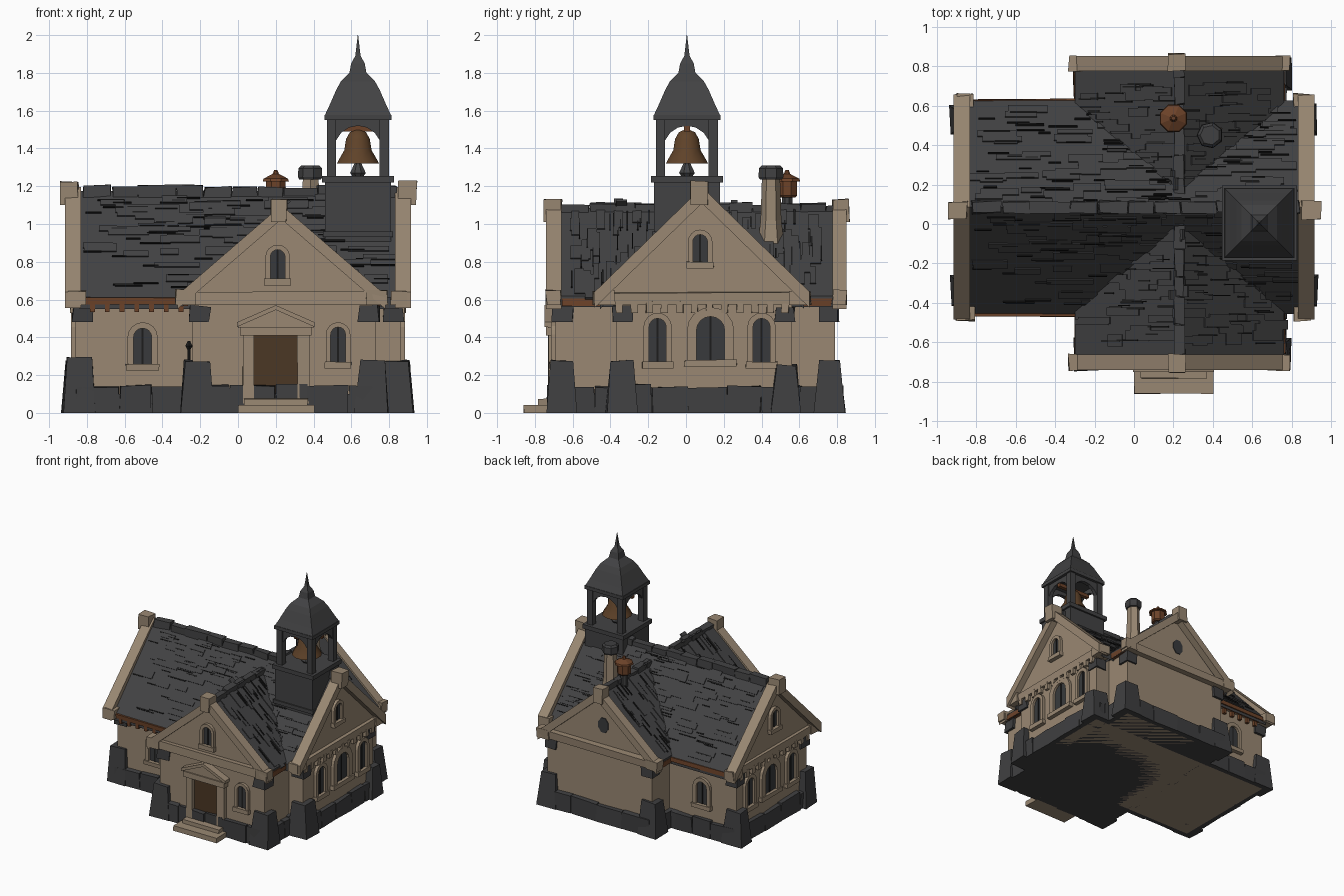
import bpy, bmesh, math, random
from mathutils import Matrix, Vector

random.seed(7)
old = bpy.data.objects.get("Cube")
if old:
    bpy.data.objects.remove(old, do_unlink=True)


def material(name, *rgb):
    mat = bpy.data.materials.new(name)
    mat.use_nodes = True
    mat.diffuse_color = (*rgb, 1)
    mat.node_tree.nodes["Principled BSDF"].inputs["Base Color"].default_value = (*rgb, 1)
    return mat


STONE = material("sandstone", .32, .245, .17)
SLATE = material("roof slate", .055, .055, .057)
BASE = material("dark base stone", .05, .05, .052)
GLASS = material("window glass", .04, .042, .045)
DOOR = material("door wood", .07, .038, .018)
RUST = material("rusty copper", .15, .055, .022)
BRONZE = material("bell bronze", .115, .055, .022)
CRACK = material("dark crack", .012, .012, .012)


def finish(name, bm, mat):
    bmesh.ops.recalc_face_normals(bm, faces=bm.faces)
    mesh = bpy.data.meshes.new(name)
    bm.to_mesh(mesh)
    bm.free()
    mesh.materials.append(mat)
    obj = bpy.data.objects.new(name, mesh)
    bpy.context.collection.objects.link(obj)
    return obj


def block(name, xs, ys, zs, mat, inset=0, wobble=0):
    """Box between ranges, with an optional narrower top and rough corners."""
    bm = bmesh.new()
    bmesh.ops.create_cube(bm, size=1)
    for v in bm.verts:
        top = inset if v.co.z > 0 else 0
        for i, (lo, hi) in enumerate((sorted(xs), sorted(ys), sorted(zs))):
            shrink = top if i < 2 else 0
            rough = random.uniform(-wobble, wobble) if i < 2 or top or v.co.z > 0 else 0
            v.co[i] = (hi - shrink if v.co[i] > 0 else lo + shrink) + rough
        v.co.z = max(v.co.z, 0)
    return finish(name, bm, mat)


def oriented(name, axis, along, across, zs, mat, **kw):
    """Box whose long direction is the given axis."""
    xs, ys = (along, across) if axis == "x" else (across, along)
    return block(name, xs, ys, zs, mat, **kw)


def prism(name, axis, outline, a, b, mat):
    """Extrude an outline of (side, height) points along an axis."""
    bm = bmesh.new()
    place = lambda u, z, t: (t, u, z) if axis == "x" else (u, t, z)
    face = bm.faces.new([bm.verts.new(place(u, z, a)) for u, z in outline])
    out = bmesh.ops.extrude_face_region(bm, geom=[face])["geom"]
    shift = Vector(place(0, 0, b - a))
    bmesh.ops.translate(bm, vec=shift, verts=[g for g in out if isinstance(g, bmesh.types.BMVert)])
    return finish(name, bm, mat)


def chevron(name, axis, c, half, low, apex, thick, a, b, mat):
    top = [(c - half, low), (c, apex), (c + half, low)]
    return prism(name, axis, top + [(u, z - thick) for u, z in reversed(top)], a, b, mat)


def lathe(name, profile, sides, x, y, mat, smooth=False):
    bm = bmesh.new()
    turn = math.pi / sides
    rings = [[bm.verts.new((x + r * math.cos(turn * (2 * i + 1)), y + r * math.sin(turn * (2 * i + 1)), z))
              for i in range(sides)] for r, z in profile]
    for lower, upper in zip(rings, rings[1:]):
        for i in range(sides):
            j = (i + 1) % sides
            bm.faces.new((lower[i], lower[j], upper[j], upper[i]))
    bm.faces.new(rings[0])
    bm.faces.new(rings[-1])
    obj = finish(name, bm, mat)
    if smooth:
        for p in obj.data.polygons:
            p.use_smooth = len(p.vertices) == 4
    return obj


def arch(u, w, z0, z1, steps=8):
    """Open round-headed outline, from one foot over to the other."""
    r = w / 2
    curve = [(u - r * math.cos(math.pi * i / steps), z1 - r + r * math.sin(math.pi * i / steps))
             for i in range(steps + 1)]
    return [(u - r, z0)] + curve + [(u + r, z0)]


def window(axis, u, w, z0, z1, wall, out):
    name = "window"
    rim = w * .2
    inner = arch(u, w - 2 * rim, z0, z1 - rim)
    prism(name + "_frame", axis, arch(u, w, z0, z1) + inner[::-1], wall - out * .02, wall + out * .025, STONE)
    prism(name + "_glass", axis, inner, wall - out * .02, wall + out * .006, GLASS)
    oriented(name + "_bar", "y" if axis == "x" else "x", (u - .005, u + .005),
             (wall, wall + out * .011), (z0, z1 - rim), CRACK)
    oriented(name + "_sill", "y" if axis == "x" else "x", (u - w * .55, u + w * .55),
             (wall - out * .02, wall + out * .035), (z0 - .015, z0 + .02), STONE, wobble=.003)


def scatter(name, axis, c, half, low, apex, a, b, count, size, thick, mat):
    """Thin pieces laid at random on both slopes of a roof."""
    bm = bmesh.new()
    run = Vector((1, 0, 0) if axis == "x" else (0, 1, 0))
    for side in (-1, 1):
        for _ in range(count):
            down = Vector((0, side * half, low - apex) if axis == "x" else (side * half, 0, low - apex))
            t, u = random.uniform(.06, .93), random.uniform(a + .07, b - .07)
            pos = run * u + down * t + Vector((0, 0, apex))
            pos[1 if axis == "x" else 0] += c
            d = down.normalized()
            normal = run.cross(d)
            long, short = size[0] * random.uniform(.4, 1), size[1] * random.uniform(.5, 1)
            la, ld = (long, short) if axis == "x" else (short, long)
            rot = Matrix((run, d, normal)).transposed().to_4x4()
            bmesh.ops.create_cube(bm, size=1, matrix=Matrix.Translation(pos) @ rot @ Matrix.Diagonal((la, ld, thick, 1)))
    return finish(name, bm, mat)


def row(name, axis, a, b, across, z0, z1, length, mat, wobble=.006):
    """Run of uneven blocks."""
    while a < b - .02:
        end = min(b, a + length * random.uniform(.7, 1.3))
        oriented(name, axis, (a, end - .004), across, (z0, z1 + random.uniform(-.012, .006)), mat, wobble=wobble)
        a = end


NX, NY = (-.86, .86), (-.37, .56)      # nave walls
WX, WY = (-.24, .73), (-.69, .79)      # cross wing walls
NC, WC = .085, .23                     # ridge centres

# Walls with their gables
block("nave_walls", NX, NY, (.0, .62), STONE)
block("wing_walls", WX, WY, (.0, .62), STONE)
prism("nave_gables", "x", [(NC - .54, .58), (NC + .54, .58), (NC, 1.15)], *NX, STONE)
prism("wing_gables", "y", [(WC - .52, .58), (WC + .52, .58), (WC, 1.05)], *WY, STONE)

# Roofs, slates and cracks
nave = ("x", NC, .54, .61, 1.175)
wing = ("y", WC, .53, .62, 1.085)
for label, shape, a, b in (("nave", nave, -.84, .85), ("wing", wing, -.68, .79)):
    chevron(label + "_roof", *shape, .06, a, b, SLATE)
    scatter(label + "_slates", *shape, a, b, 70, (.24, .06), .014, SLATE)
    scatter(label + "_roof_cracks", *shape, a, b, 75, (.15, .009), .017, CRACK)
row("nave_ridge_cap", "x", -.82, .84, (NC - .03, NC + .03), 1.14, 1.205, .16, SLATE)
row("wing_ridge_cap", "y", -.66, .78, (WC - .025, WC + .025), 1.06, 1.108, .13, SLATE)

# Gable copings, kneelers, apex stones and cornices
for s in (-1, 1):
    a, b = s * .83, s * .915
    chevron("nave_coping", "x", NC, .57, .64, 1.195, .085, a, b, STONE)
    block("nave_apex_stone", (s * .845, s * .945), (NC - .06, NC + .03), (1.1, 1.225), STONE, wobble=.006)
    block("nave_cornice", (s * .84, s * .885), (NC - .5, NC + .5), (.575, .635), STONE, wobble=.006)
    for e in (-1, 1):
        block("nave_kneeler", (s * .81, s * .9), (NC + e * .46, NC + e * .575), (.57, .645), STONE, wobble=.006)
    for i in range(12):
        y = NC - .44 + i * .08
        block("dentil", (s * .85, s * .885), (y - .018, y + .018), (.53, .59), STONE, wobble=.004)
    a, b = (-.66, -.74) if s < 0 else (.775, .85)
    chevron("wing_coping", "y", WC, .55, .625, 1.1, .075, a, b, STONE)
    block("wing_apex_stone", (WC - .055, WC + .03), (a, b + s * .012), (1.01, 1.13), STONE, wobble=.006)
    block("wing_cornice", (WC - .5, WC + .5), (a, b - s * .01), (.575, .64), STONE, wobble=.006)
    for e in (-1, 1):
        block("wing_kneeler", (WC + e * .45, WC + e * .56), (a, b), (.57, .65), STONE, wobble=.006)

# Rough plinth and corner stones
for label, xs, ys in (("nave", NX, NY), ("wing", WX, WY)):
    block(label + "_footing", (xs[0] - .03, xs[1] + .03), (ys[0] - .03, ys[1] + .03), (0, .1), BASE)
    for i, s in ((0, -1), (1, 1)):
        row(label + "_plinth", "x", *xs, (ys[i], ys[i] + s * .04), 0, .145, .2, BASE)
        row(label + "_plinth", "y", *ys, (xs[i], xs[i] + s * .04), 0, .145, .2, BASE)
        for j, t in ((0, -1), (1, 1)):
            x, y = xs[i], ys[j]
            block(label + "_buttress", (x + s * .07, x - s * .11), (y + t * .05, y - t * .11),
                  (0, random.uniform(.25, .3)), BASE, inset=.025, wobble=.008)
            block(label + "_quoin", (x + s * .015, x - s * .09), (y + t * .015, y - t * .09),
                  (.48, .565), BASE, wobble=.008)

# Windows
for s in (-1, 1):
    for u, w, z0, z1 in ((.13, .25, .26, .56), (-.15, .15, .25, .53), (.4, .15, .25, .53), (.075, .13, .78, .97)):
        window("x", u, w, z0, z1, s * .86, s)
window("y", -.505, .16, .24, .48, NY[0], -1)
window("y", -.55, .16, .24, .48, NY[1], 1)
window("y", .53, .13, .25, .48, WY[0], -1)
window("y", .21, .13, .69, .89, WY[0], -1)
prism("back_vent", "y", [(.21 + .05 * math.cos(k * math.pi / 4 + .39), .8 + .065 * math.sin(k * math.pi / 4 + .39))
                         for k in range(8)], .78, .796, GLASS)

# Doorway and steps
DC = .2
block("door", (DC - .12, DC + .12), (-.68, -.698), (.06, .41), DOOR)
for e in (-1, 1):
    block("door_jamb", (DC + e * .115, DC + e * .175), (-.68, -.73), (.05, .43), STONE, wobble=.003)
block("door_lintel", (DC - .19, DC + .19), (-.68, -.74), (.41, .455), STONE)
prism("door_pediment", "y", [(DC - .2, .45), (DC + .2, .45), (DC + .2, .475), (DC, .56), (DC - .2, .475)], -.68, -.73, STONE)
chevron("pediment_moulding", "y", DC, .205, .48, .57, .025, -.68, -.75, STONE)
block("lower_step", (DC - .2, DC + .2), (-.68, -.86), (0, .04), STONE, wobble=.004)
block("upper_step", (DC - .17, DC + .17), (-.68, -.78), (.03, .075), STONE, wobble=.004)

# Rusty gutters and rafter tails
for y in (-.44, .605):
    oriented("nave_gutter", "x", (-.81, -.29), (y - .025, y + .025), (.575, .612), RUST, wobble=.006)
    for i in range(7):
        x = -.77 + i * .078
        block("rafter_tail", (x - .013, x + .013), (y - .02, y + .06 * (1 if y < 0 else -1)), (.535, .58), RUST)
for x in (-.285, .745):
    for a, b in ((-.655, -.44), (.61, .77)):
        oriented("wing_gutter", "y", (a, b), (x - .02, x + .02), (.565, .605), RUST, wobble=.005)

# Bell tower
TX, TY = .635, .005


def square(name, half, z0, z1, mat=SLATE, **kw):
    return block(name, (TX - half, TX + half), (TY - half, TY + half), (z0, z1), mat, **kw)


square("tower_base", .175, .9, 1.23)
square("tower_base_trim", .185, .93, .96)
square("tower_ledge", .19, 1.22, 1.255)
square("tower_eave", .178, 1.55, 1.578)
for s in (-1, 1):
    for t in (-1, 1):
        block("tower_post", (TX + s * .115, TX + s * .165), (TY + t * .115, TY + t * .165), (1.25, 1.56), SLATE)
    for axis, c, o in (("y", TX, TY), ("x", TY, TX)):
        spandrel = arch(c, .25, 1.37, 1.52) + [(c + .14, 1.37), (c + .14, 1.56), (c - .14, 1.56), (c - .14, 1.37)]
        prism("tower_arch", axis, spandrel, o + s * .125, o + s * .155, SLATE)
R = math.sqrt(2)
lathe("tower_roof", [(r * R, z) for r, z in ((.178, 1.57), (.15, 1.63), (.115, 1.71), (.09, 1.755), (.06, 1.785),
                                             (.045, 1.8), (.036, 1.85), (.014, 1.89), (.001, 2))], 4, TX, TY, SLATE)
lathe("finial_collar", [(.03, 1.8), (.045, 1.82), (.03, 1.84)], 8, TX, TY, SLATE)
lathe("bell", [(.115, 1.32), (.105, 1.34), (.075, 1.39), (.065, 1.45), (.045, 1.485), (.012, 1.5)], 12, TX, TY, BRONZE, True)
lathe("bell_clapper", [(.03, 1.25), (.045, 1.27), (.015, 1.33)], 8, TX, TY, SLATE)
block("bell_beam", (TX - .15, TX + .15), (TY - .015, TY + .015), (1.49, 1.52), RUST)

# Chimney, copper roof vent and wall lantern
lathe("chimney", [(.075, .85), (.055, 1.02), (.048, 1.25)], 6, .385, .45, STONE)
lathe("chimney_cap", [(.06, 1.235), (.068, 1.25), (.065, 1.295), (.05, 1.31)], 7, .385, .45, BASE)
lathe("vent_pipe", [(.03, 1), (.03, 1.15)], 8, .2, .535, SLATE)
lathe("vent_drum", [(.048, 1.14), (.056, 1.15), (.056, 1.235)], 8, .2, .535, RUST)
lathe("vent_hood", [(.075, 1.225), (.07, 1.24), (.018, 1.265), (.01, 1.285)], 8, .2, .535, RUST)
lathe("lantern_pole", [(.009, .12), (.009, .35)], 6, -.26, -.6, CRACK)
lathe("lantern", [(.01, .335), (.022, .355), (.008, .38)], 6, -.26, -.6, CRACK)
